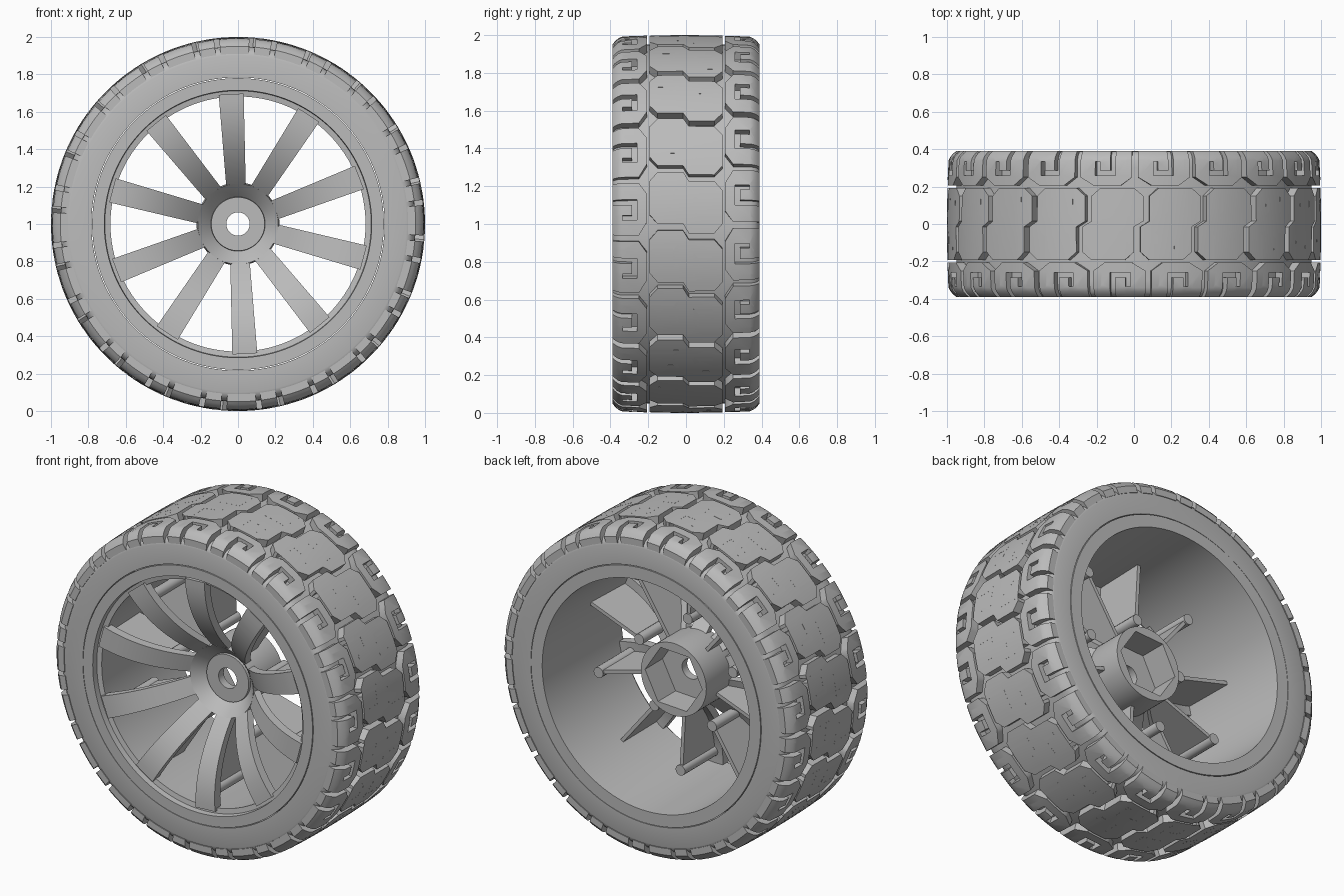
import bpy, bmesh, math

cube = bpy.data.objects.get("Cube")
if cube:
    bpy.data.objects.remove(cube)

# One plain grey for the whole wheel
grey = bpy.data.materials.new("plain_grey")
grey.use_nodes = True
colour = (0.5, 0.5, 0.5, 1)
grey.diffuse_color = colour
for node in grey.node_tree.nodes:
    if node.type == 'BSDF_PRINCIPLED':
        node.inputs["Base Color"].default_value = colour


def finish(name, bm, angle=30):
    bmesh.ops.recalc_face_normals(bm, faces=bm.faces[:])
    mesh = bpy.data.meshes.new(name)
    bm.to_mesh(mesh)
    bm.free()
    mesh.materials.append(grey)
    mesh.shade_smooth()
    mesh.set_sharp_from_angle(angle=math.radians(angle))
    obj = bpy.data.objects.new(name, mesh)
    bpy.context.scene.collection.objects.link(obj)
    return obj


def place(r, theta, y, t=0.0):
    """Point at radius r and angle theta round the axle, t sideways."""
    c, s = math.cos(theta), math.sin(theta)
    return (r * c - t * s, y, 1 + r * s + t * c)


def skin(bm, rings, wrap):
    """Join rows of vertices into a tube."""
    n = len(rings[0])
    for i in range(len(rings) - (0 if wrap else 1)):
        a, b = rings[i], rings[(i + 1) % len(rings)]
        for j in range(n):
            k = (j + 1) % n
            bm.faces.new((a[j], a[k], b[k], b[j]))
    if not wrap:
        bm.faces.new(rings[0])
        bm.faces.new(rings[-1])


def lathe(name, profile, steps=120, phase=0.0):
    """Spin a closed (radius, y) profile round the axle."""
    bm = bmesh.new()
    rings = [[bm.verts.new(place(r, phase + math.tau * i / steps, y)) for r, y in profile]
             for i in range(steps)]
    skin(bm, rings, True)
    return finish(name, bm)


def bar(name, rows, theta):
    """Radial bar from rows of (radius, front y, back y, half width)."""
    bm = bmesh.new()
    rings = [[bm.verts.new(place(r, theta, y, t))
              for y, t in ((y0, -w), (y0, w), (y1, w), (y1, -w))] for r, y0, y1, w in rows]
    skin(bm, rings, False)
    return finish(name, bm)


def post(name, r, theta, y0, y1, radius):
    bm = bmesh.new()
    rings = [[bm.verts.new(place(r + radius * math.cos(a), theta, y, radius * math.sin(a)))
              for a in [math.tau * i / 16 for i in range(16)]] for y in (y0, y1)]
    skin(bm, rings, False)
    return finish(name, bm)


def dish(r):
    """Front surface of the spokes: flat at the rim, plunging to the hub."""
    return -0.37 + 0.285 * ((0.70 - min(r, 0.70)) / 0.555) ** 2.2


# Tyre carcass and rim barrel
half = [(0.784, 0.388), (0.90, 0.388), (0.92, 0.382), (0.938, 0.365), (0.948, 0.34), (0.95, 0.3)]
lathe("tyre_carcass", half + [(r, -y) for r, y in reversed(half)], 160)
lathe("rim_barrel", [(0.78, -0.39), (0.715, -0.39), (0.712, -0.355), (0.682, -0.35),
                     (0.685, -0.28), (0.705, 0.39), (0.78, 0.39)])

# Hub with a flared front, axle hole and hexagonal pocket
flare = [(r, dish(r)) for r in (0.15, 0.165, 0.18, 0.2, 0.215)]
hub = lathe("hub", [(0.062, -0.1), (0.143, -0.1), (0.145, -0.085)] + flare +
            [(0.222, -0.12), (0.222, 0.12), (0.062, 0.12)], 72)
cutter = post("hex_cutter", 0, 0, -0.05, 0.3, 0.1)
bm = bmesh.new()
skin(bm, [[bm.verts.new(place(0.195, math.radians(3 + 60 * i), y)) for i in range(6)]
          for y in (-0.05, 0.3)], False)
bpy.data.objects.remove(cutter)
cutter = finish("hex_cutter", bm)
cutter.hide_render = True
mod = hub.modifiers.new("pocket", 'BOOLEAN')
mod.operation = 'DIFFERENCE'
mod.solver = 'EXACT'
mod.object = cutter
bpy.context.view_layer.update()
cut = bpy.data.meshes.new_from_object(hub.evaluated_get(bpy.context.evaluated_depsgraph_get()))
hub.modifiers.clear()
hub.data = cut
cut.set_sharp_from_angle(angle=math.radians(30))
bpy.data.objects.remove(cutter)

# Ten spokes, each with a thin web and a post behind it
for i in range(10):
    theta = math.radians(93 + 36 * i)
    radii = [0.19 + 0.505 * k / 14 for k in range(15)]
    bar(f"spoke_{i + 1}", [(r, dish(r), dish(r) + 0.055, 0.046 + 0.03 * r) for r in radii], theta)
    inner, outer, at = (0.33, 0.695, 0.335) if i % 2 == 0 else (0.2, 0.61, 0.61)
    radii = [inner + (outer - inner) * k / 6 for k in range(7)]
    bar(f"web_{i + 1}", [(r, dish(r) + 0.03, 0.0, 0.011) for r in radii], theta)
    post(f"post_{i + 1}", at, theta, dish(at) + 0.03, 0.01, 0.032)

# Tread block outlines as (across, along) for one of twenty repeats
REPEATS = 20
PITCH = math.tau / REPEATS
shoulder = [(0.39, 0.01), (0.25, 0.01), (0.207, 0.07), (0.207, 0.22), (0.25, 0.292), (0.39, 0.292),
            (0.39, 0.128), (0.285, 0.128), (0.285, 0.185), (0.335, 0.185), (0.335, 0.21),
            (0.26, 0.21), (0.26, 0.1), (0.39, 0.1)]
hook = [(-0.193, 0.05), (-0.15, 0), (-0.015, 0), (0.015, -0.05), (0.15, -0.05), (0.193, 0),
        (0.193, 0.02), (0.04, 0.02), (0.04, 0.16), (0.14, 0.16), (0.14, 0.133),
        (0.068, 0.133), (0.068, 0.047), (0.193, 0.047)]
centre = hook + [(-v, 0.23 - u) for v, u in hook]
far_shoulder = [(-v, 0.23 - u) for v, u in shoulder]

# Flat repeat: sliced so it can bend, then given thickness
flat = bmesh.new()
for outline in (shoulder, centre, far_shoulder):
    flat.faces.new([flat.verts.new((v, u, 0)) for v, u in outline])
bmesh.ops.triangulate(flat, faces=flat.faces[:])
slices = [((0, -0.05 + 0.045 * i, 0), (0, 1, 0)) for i in range(9)]
slices += [((s * v, 0, 0), (1, 0, 0)) for s in (-1, 1) for v in (0.34, 0.36, 0.377)]
for point, normal in slices:
    bmesh.ops.bisect_plane(flat, geom=flat.verts[:] + flat.edges[:] + flat.faces[:],
                           dist=0.0001, plane_co=point, plane_no=normal)
raised = bmesh.ops.extrude_face_region(flat, geom=flat.faces[:])["geom"]
for item in raised:
    if isinstance(item, bmesh.types.BMVert):
        item.co.z = 1
unit = bpy.data.meshes.new("tread_unit")
flat.to_mesh(unit)
flat.free()


def crown(v):
    """Tread radius across the tyre, rounded off at the shoulders."""
    a = abs(v)
    return 1 - 0.01 * (a / 0.39) ** 2 - 0.04 * (max(a - 0.33, 0) / 0.06) ** 2


# Wrap the repeats round the tyre
tread = bmesh.new()
for k in range(REPEATS):
    start = len(tread.verts)
    tread.from_mesh(unit)
    tread.verts.ensure_lookup_table()
    for vert in tread.verts[start:]:
        v, u, h = vert.co
        vert.co = place(crown(v) if h > 0.5 else 0.91, u + k * PITCH, v)
finish("tread_blocks", tread, 35)
bpy.data.meshes.remove(unit)
